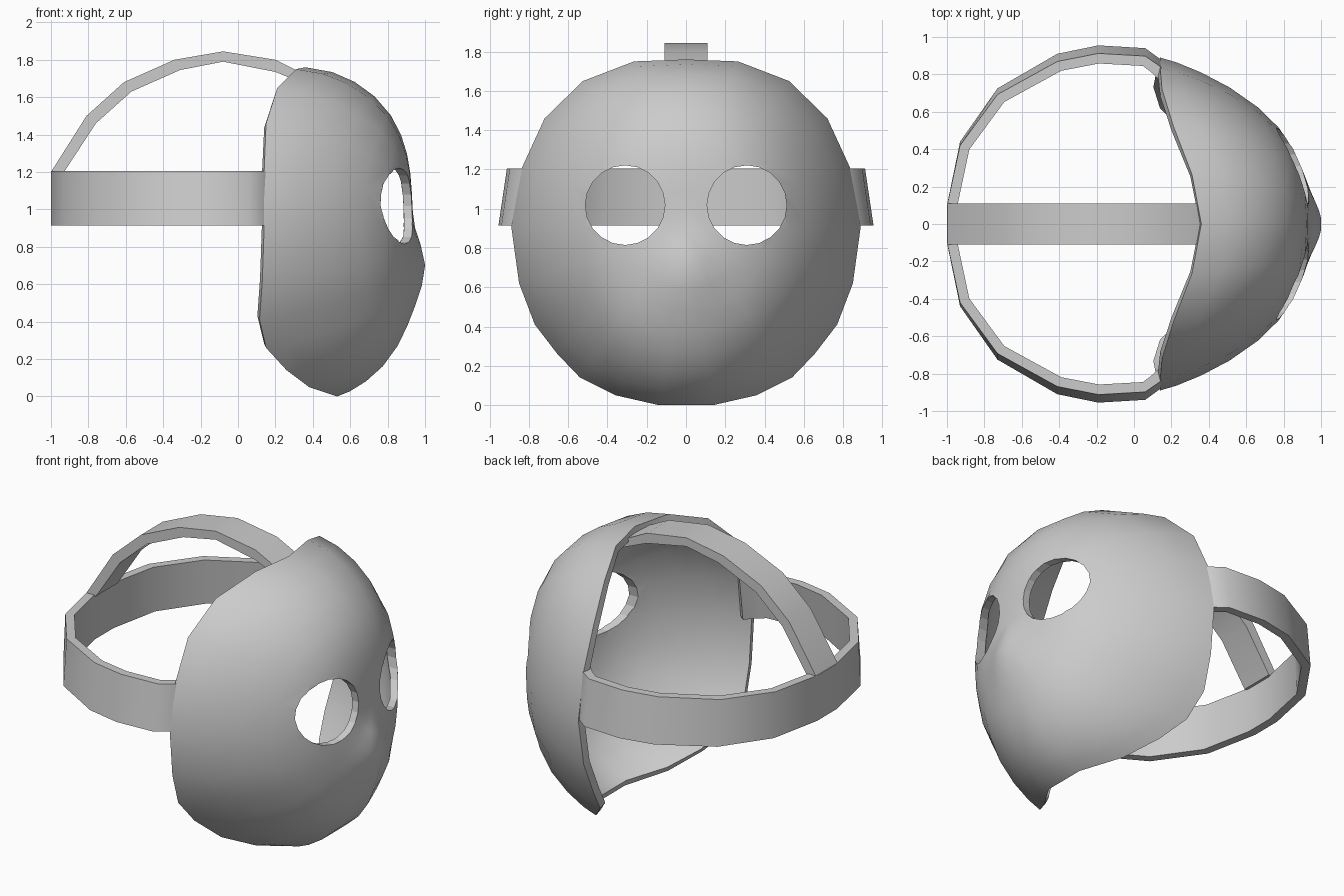
import bpy, bmesh, math
from mathutils import Vector

if "Cube" in bpy.data.objects:
    bpy.data.objects.remove(bpy.data.objects["Cube"])


def make_object(name, bm, angle=45):
    bmesh.ops.recalc_face_normals(bm, faces=bm.faces)
    mesh = bpy.data.meshes.new(name)
    bm.to_mesh(mesh)
    bm.free()
    ob = bpy.data.objects.new(name, mesh)
    bpy.context.collection.objects.link(ob)
    bpy.ops.object.select_all(action='DESELECT')
    ob.select_set(True)
    bpy.context.view_layer.objects.active = ob
    bpy.ops.object.shade_smooth_by_angle(angle=math.radians(angle))
    return ob


def loft(name, sections):
    """Solid strip through a list of four-point sections, capped at both ends."""
    bm = bmesh.new()
    rows = [[bm.verts.new(p) for p in s] for s in sections]
    for a, b in zip(rows, rows[1:]):
        for i in range(4):
            j = (i + 1) % 4
            bm.faces.new((a[i], a[j], b[j], b[i]))
    bm.faces.new(rows[0])
    bm.faces.new(rows[-1][::-1])
    return make_object(name, bm)


# Mask shell: rim points (x, y, z) from chin to brow, mirrored, domed towards +x
half = [(.53, .14, 0), (.38, .36, .05), (.26, .54, .14), (.15, .655, .26),
        (.115, .77, .41), (.13, .85, .62), (.14, .89, .91), (.14, .835, 1.21),
        (.15, .72, 1.46), (.21, .525, 1.65), (.31, .265, 1.75)]
rim = half + [(.36, 0, 1.76)] + [(x, -y, z) for x, y, z in reversed(half)]
centre_z, centre_x = .9, .932


def nose(y, z):
    spread = .16 if z > .7 else .26
    return .072 * math.exp(-(y / .16) ** 2 - ((z - .7) / spread) ** 2)


def shell_point(p, r):
    x, y, z = p
    s = (z - centre_z) / math.hypot(y, z - centre_z)
    w = s * s
    end = (3.2, .58) if s > 0 else (4.0, .82)
    power, root = 2.7 + (end[0] - 2.7) * w, .86 + (end[1] - .86) * w
    h = max(0, 1 - r ** power) ** root
    yy, zz = y * r, centre_z + (z - centre_z) * r
    return (x + (centre_x - x) * h + nose(yy, zz) * (r < 1), yy, zz)


bm = bmesh.new()
rings = [[bm.verts.new(shell_point(p, r)) for p in rim]
         for r in (.1, .22, .34, .46, .58, .7, .82, .91, .97, 1)]
pole = bm.verts.new((centre_x + nose(0, centre_z), 0, centre_z))
n = len(rim)
for i in range(n):
    j = (i + 1) % n
    bm.faces.new((pole, rings[0][i], rings[0][j]))
    for a, b in zip(rings, rings[1:]):
        bm.faces.new((a[i], b[i], b[j], a[j]))
bm.normal_update()
if sum(f.normal.x for f in bm.faces) < 0:
    bmesh.ops.reverse_faces(bm, faces=bm.faces)
# Inner wall, set back along the normals and bridged at the rim
outer_faces = list(bm.faces)
outer = list(bm.verts)
bm.normal_update()
inner = {v: bm.verts.new(v.co - v.normal * .045) for v in outer}
for f in outer_faces:
    bm.faces.new([inner[v] for v in reversed(f.verts)])
for i in range(n):
    a, b = rings[-1][i], rings[-1][(i + 1) % n]
    bm.faces.new((a, inner[a], inner[b], b))
mask = make_object("mask_shell", bm, 40)

# Round eye holes cut straight through
for side in (-1, 1):
    bpy.ops.mesh.primitive_cylinder_add(vertices=20, radius=.203, depth=.9,
                                        location=(.95, side * .31, 1.018),
                                        rotation=(0, math.pi / 2, 0))
    cutter = bpy.context.object
    cutter.name = "eye_cutter"
    cutter.hide_render = True
    bpy.context.view_layer.objects.active = mask
    mod = mask.modifiers.new("eye_hole", 'BOOLEAN')
    mod.operation, mod.solver, mod.object = 'DIFFERENCE', 'EXACT', cutter
    bpy.ops.object.modifier_apply(modifier=mod.name)
    bpy.data.objects.remove(cutter)

# Band around the back of the head, leaning inwards towards its top
path = [(.19, .825), (.14, .882), (.06, .94), (-.19, .955), (-.41, .91),
        (-.73, .725), (-.93, .44), (-1, .1)]
path += [(x, -y) for x, y in reversed(path)]
sections = []
for i, (x, y) in enumerate(path):
    a, b = Vector(path[max(i - 1, 0)]), Vector(path[min(i + 1, len(path) - 1)])
    t = (b - a).normalized()
    nx, ny = -t.y * .054, t.x * .054
    k = .955
    sections.append([(x, y, .915), (x, y * k, 1.205),
                     (x + nx, y * k + ny, 1.205), (x + nx, y + ny, .915)])
loft("head_band", sections)

# Strap over the crown: outer and inner (x, z) pairs
outer = [(.40, 1.70), (.2, 1.80), (-.08, 1.845), (-.34, 1.80), (-.61, 1.68),
         (-.81, 1.50), (-1, 1.2)]
inner = [(.38, 1.66), (.2, 1.735), (-.08, 1.79), (-.31, 1.745), (-.57, 1.63),
         (-.76, 1.46), (-.93, 1.2)]
w = .11
loft("crown_strap", [[(a, -w, b), (a, w, b), (c, w, d), (c, -w, d)]
                     for (a, b), (c, d) in zip(outer, inner)])
